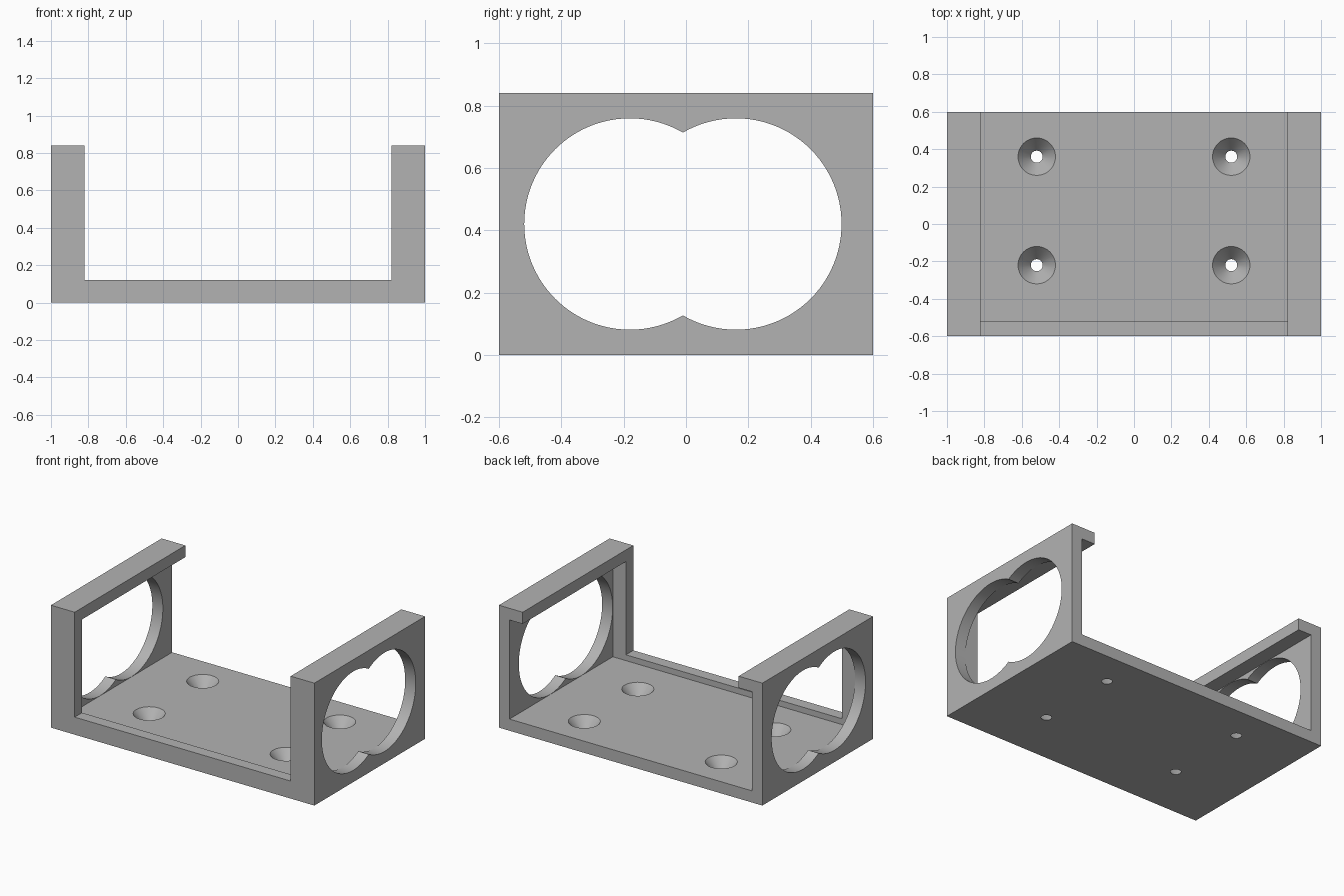
import bpy
from math import radians

cube = bpy.data.objects.get("Cube")
if cube:
    bpy.data.objects.remove(cube, do_unlink=True)

gray = bpy.data.materials.new("plain gray")
gray.use_nodes = True
color = (0.45, 0.45, 0.45, 1)
gray.diffuse_color = color
gray.node_tree.nodes["Principled BSDF"].inputs["Base Color"].default_value = color


def block(name, low, high):
    """Box between two opposite corners."""
    center = [(a + b) / 2 for a, b in zip(low, high)]
    bpy.ops.mesh.primitive_cube_add(size=1, location=center)
    ob = bpy.context.object
    ob.name = name
    ob.scale = [b - a for a, b in zip(low, high)]
    bpy.ops.object.transform_apply(location=True, rotation=True, scale=True)
    return ob


def cut(target, cutter):
    """Subtract the cutter from the target, then discard it."""
    cutter.hide_render = True
    mod = target.modifiers.new("cut", "BOOLEAN")
    mod.operation = "DIFFERENCE"
    mod.solver = "EXACT"
    mod.object = cutter
    bpy.context.view_layer.objects.active = target
    bpy.ops.object.modifier_apply(modifier=mod.name)
    bpy.data.objects.remove(cutter, do_unlink=True)


# Outer shell of the bracket
W, D, H, T = 1.0, 0.6, 0.84, 0.08
bracket = block("mounting_bracket", (-W, -D, 0), (W, D, H))

# Cavity open at the back, leaving thin walls and a floor
cut(bracket, block("cavity", (T - W, T - D, T), (W - T, D + 0.2, H - T)))

# Wide slot through the top and front, leaving lips around the edge
cut(bracket, block("slot", (-0.82, -D - 0.2, 0.12), (0.82, D + 0.2, H + 0.2)))

# Overlapping round openings through both end walls
for y in (-0.18, 0.16):
    bpy.ops.mesh.primitive_cylinder_add(
        vertices=96, radius=0.339, depth=2.4,
        location=(0, y, H / 2), rotation=(0, radians(90), 0))
    cut(bracket, bpy.context.object)

# Countersunk screw holes in the floor, extended past both faces
slope = (0.1 - 0.032) / T
extra = 0.01
for x in (-0.52, 0.52):
    for y in (-0.22, 0.36):
        bpy.ops.mesh.primitive_cone_add(
            vertices=48, radius1=0.032 - slope * extra,
            radius2=0.1 + slope * extra, depth=T + 2 * extra,
            location=(x, y, T / 2))
        cut(bracket, bpy.context.object)

# Material and shading
bracket.data.materials.clear()
bracket.data.materials.append(gray)
for face in bracket.data.polygons:
    face.material_index = 0
bpy.ops.object.select_all(action="DESELECT")
bracket.select_set(True)
bpy.context.view_layer.objects.active = bracket
bpy.ops.object.shade_smooth_by_angle(angle=radians(30))
